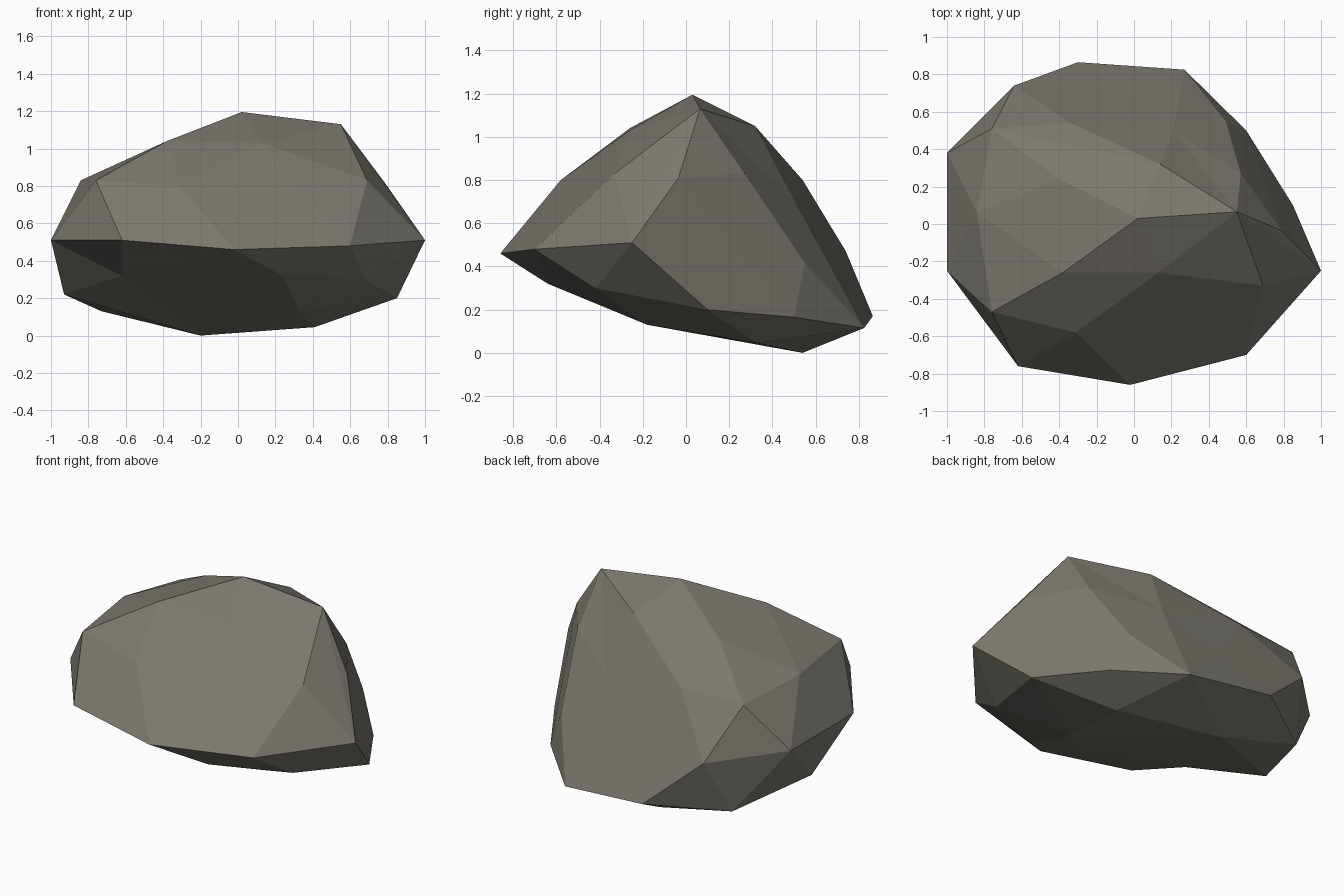
import bpy, bmesh
from mathutils import Vector

# Corner points of the boulder, grouped by zone; the hull joins them into facets
crest = [(0.02, 0.03, 1.195), (0.55, 0.065, 1.13), (-0.38, -0.26, 1.04),
         (0.14, 0.32, 1.05), (-0.40, 0.24, 1.01), (0.13, -0.26, 1.03)]
shoulder = [(-0.31, -0.58, 0.80), (-0.76, -0.47, 0.83), (0.69, -0.33, 0.83),
            (0.79, -0.035, 0.81), (0.57, 0.27, 0.83),
            (-0.34, 0.54, 0.80), (-0.76, 0.51, 0.785), (-0.84, 0.06, 0.83)]
girth = [(1.0, -0.25, 0.51), (0.60, -0.70, 0.48), (-0.02, -0.86, 0.46),
         (-0.62, -0.76, 0.51), (-1.0, -0.25, 0.51), (-1.0, 0.38, 0.51),
         (-0.64, 0.74, 0.47), (0.49, 0.55, 0.416)]
base = [(0.68, -0.42, 0.30), (0.24, -0.64, 0.32), (-0.93, 0.07, 0.22),
        (0.85, 0.10, 0.20), (0.60, 0.50, 0.165), (-0.30, 0.865, 0.17),
        (0.27, 0.825, 0.115), (-0.73, 0.58, 0.13), (0.33, -0.18, 0.13),
        (0.41, 0.33, 0.045), (-0.20, 0.54, 0.0)]
# Shallow hollows: position, and how far to lift it while the hull is wrapped
hollows = [((0.21, 0.50, 0.71), 1.08), ((-0.03, 0.70, 0.41), 1.10),
           ((-0.62, -0.28, 0.32), 1.25)]
centre = Vector((0, 0, 0.55))

# Wrap the points in a flat-faced shell
bm = bmesh.new()
for p in crest + shoulder + girth + base:
    bm.verts.new(p)
sunk = []
for p, lift in hollows:
    v = bm.verts.new(centre + (Vector(p) - centre) * lift)
    sunk.append((v, p))
bmesh.ops.convex_hull(bm, input=bm.verts[:])

# Press the hollows back in
for v, p in sunk:
    v.co = p
bmesh.ops.delete(bm, geom=[v for v in bm.verts if not v.link_faces], context='VERTS')
bmesh.ops.recalc_face_normals(bm, faces=bm.faces[:])

mesh = bpy.data.meshes.new("boulder")
bm.to_mesh(mesh)
bm.free()

# Warm grey stone
stone = bpy.data.materials.new("warm grey stone")
stone.diffuse_color = (0.200, 0.187, 0.158, 1)
mesh.materials.append(stone)

boulder = bpy.data.objects.new("boulder", mesh)
bpy.context.collection.objects.link(boulder)
